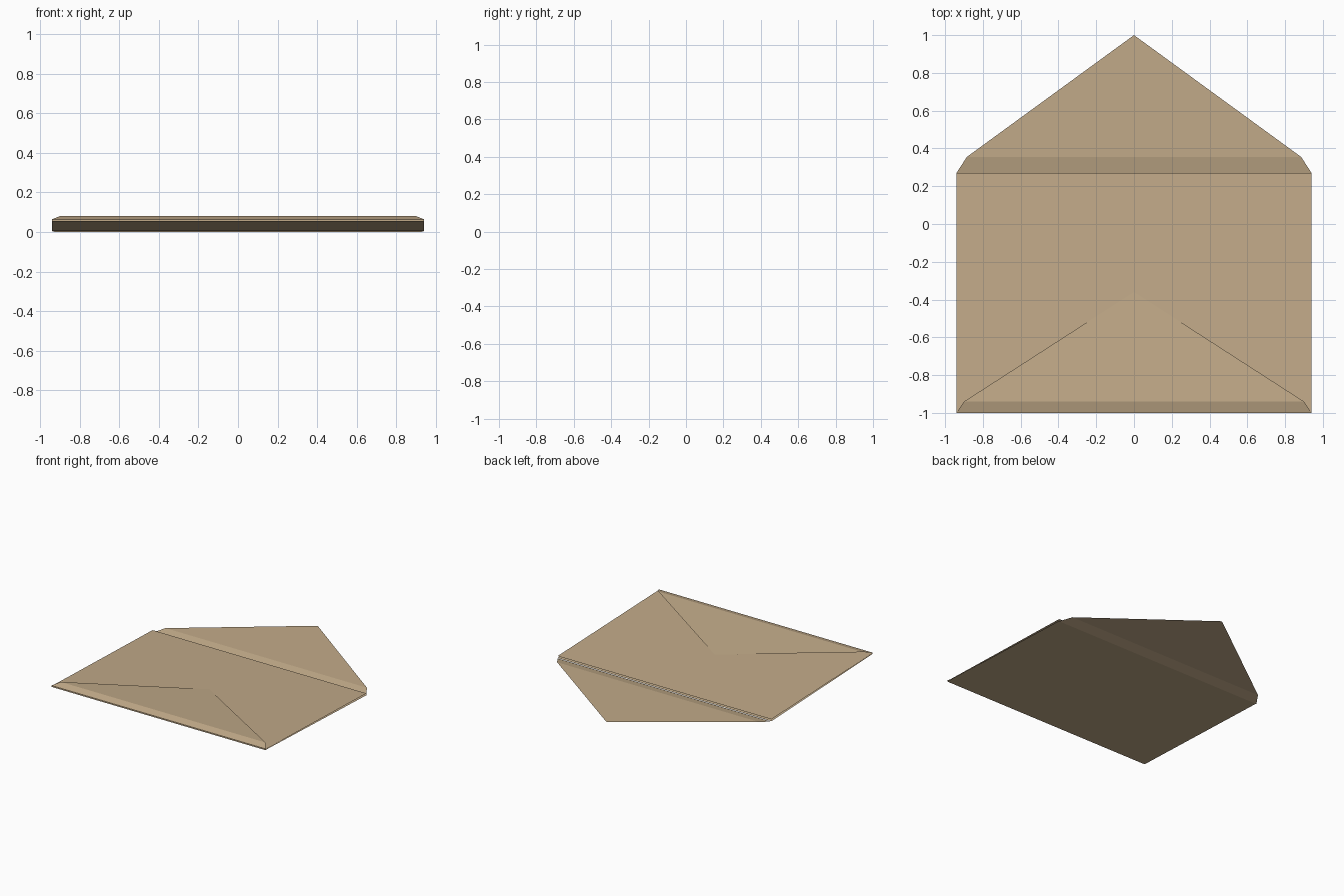
import bpy

if "Cube" in bpy.data.objects:
    bpy.data.objects.remove(bpy.data.objects["Cube"])

paper = bpy.data.materials.new("kraft paper")
paper.diffuse_color = (0.54, 0.405, 0.25, 1)
paper.use_nodes = True
paper.node_tree.nodes["Principled BSDF"].inputs["Base Color"].default_value = paper.diffuse_color

W = 0.94  # half width


def sheet(name, rows):
    """Paper sheet made from mirrored rows (half width, y, z); width 0 is a point."""
    verts, ids, faces = [], [], []
    for x, y, z in rows:
        pts = [(-x, y, z), (x, y, z)] if x else [(0, y, z)]
        ids.append(list(range(len(verts), len(verts) + len(pts))))
        verts += pts
    for a, b in zip(ids, ids[1:]):
        faces.append(a + b[::-1])
    mesh = bpy.data.meshes.new(name)
    mesh.from_pydata(verts, [], faces)
    mesh.materials.append(paper)
    obj = bpy.data.objects.new(name, mesh)
    bpy.context.collection.objects.link(obj)
    return obj


# Back panel with the narrow fold along the front edge
sheet("back_panel", [(W, 0.27, 0.004), (W, -1, 0.053)][::-1])
sheet("bottom_fold", [(W, -1, 0.053), (W, -1, 0.064)])

# Front panel lying over the back panel, pocket left open at the top
sheet("front_panel", [(W, -1, 0.059), (W, 0.27, 0.019)])

# Bottom flap folded up over the front panel
sheet("bottom_flap", [(W, -1, 0.064), (0.9, -0.94, 0.08), (0, -0.36, 0.041)])

# Open closing flap
sheet("top_flap", [(W, 0.27, 0.0), (0.885, 0.355, 0.017), (0, 1, 0.026)])
